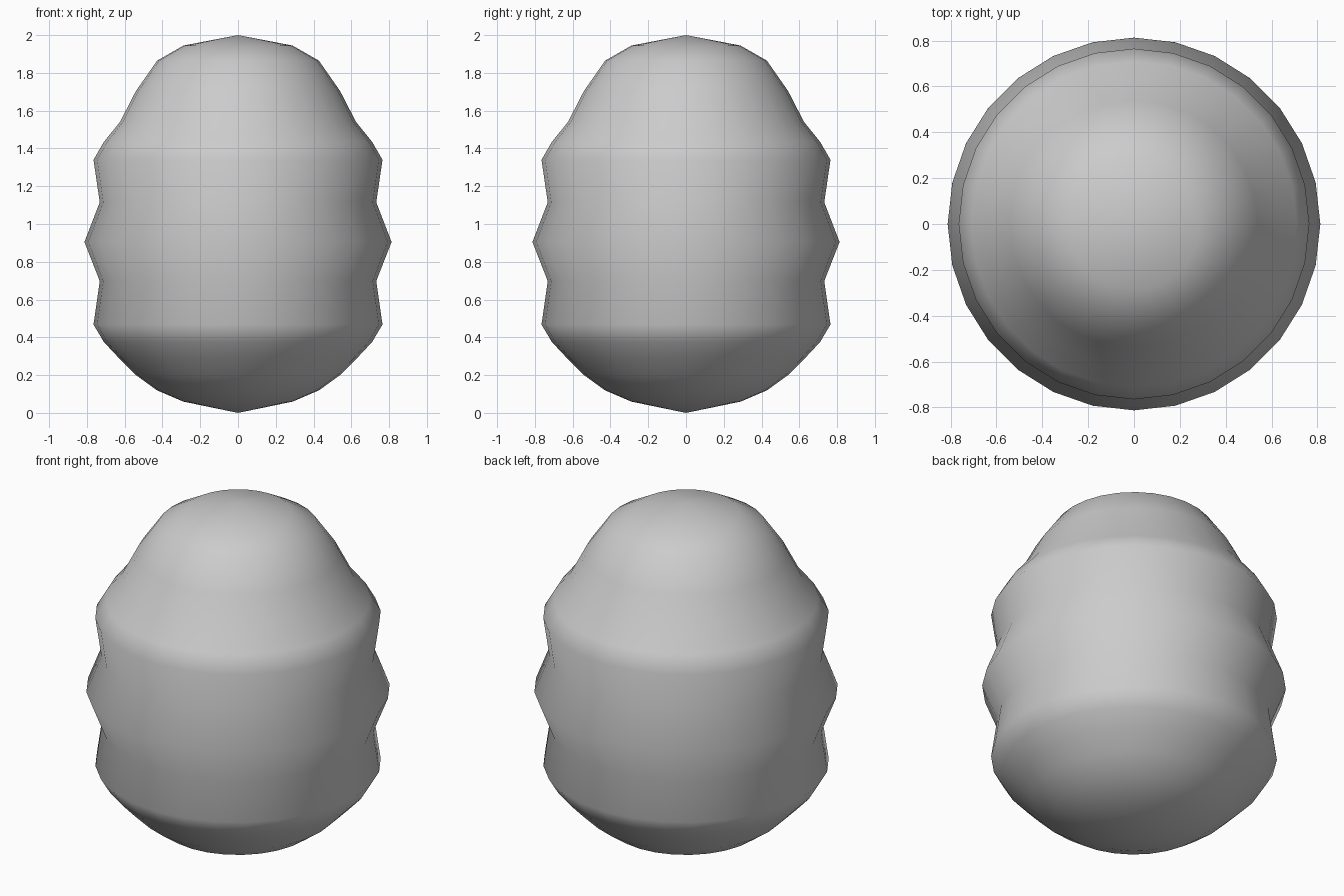
import bpy, bmesh, math

if "Cube" in bpy.data.objects:
    bpy.data.objects.remove(bpy.data.objects["Cube"])

SIDES = 28

# radius, height of the ribbed body from bottom pole to top pole
profile = [(0.29, 0.06), (0.43, 0.12), (0.54, 0.20), (0.635, 0.295),
           (0.71, 0.375), (0.765, 0.468), (0.732, 0.698), (0.813, 0.905),
           (0.732, 1.115), (0.765, 1.34), (0.71, 1.435), (0.625, 1.54),
           (0.54, 1.705), (0.428, 1.865), (0.288, 1.945)]

bm = bmesh.new()

# one ring of vertices per profile point
rings = []
for r, z in profile:
    rings.append([bm.verts.new((r * math.cos(2 * math.pi * i / SIDES),
                                r * math.sin(2 * math.pi * i / SIDES), z))
                  for i in range(SIDES)])
bottom = bm.verts.new((0, 0, 0))
top = bm.verts.new((0, 0, 2))

# side bands and end fans
for i in range(SIDES):
    j = (i + 1) % SIDES
    for a, b in zip(rings, rings[1:]):
        bm.faces.new((a[i], a[j], b[j], b[i]))
    bm.faces.new((rings[0][j], rings[0][i], bottom))
    bm.faces.new((rings[-1][i], rings[-1][j], top))

for f in bm.faces:
    f.smooth = True
mesh = bpy.data.meshes.new("ribbed_body")
bm.to_mesh(mesh)
bm.free()
body = bpy.data.objects.new("ribbed_body", mesh)
bpy.context.collection.objects.link(body)
